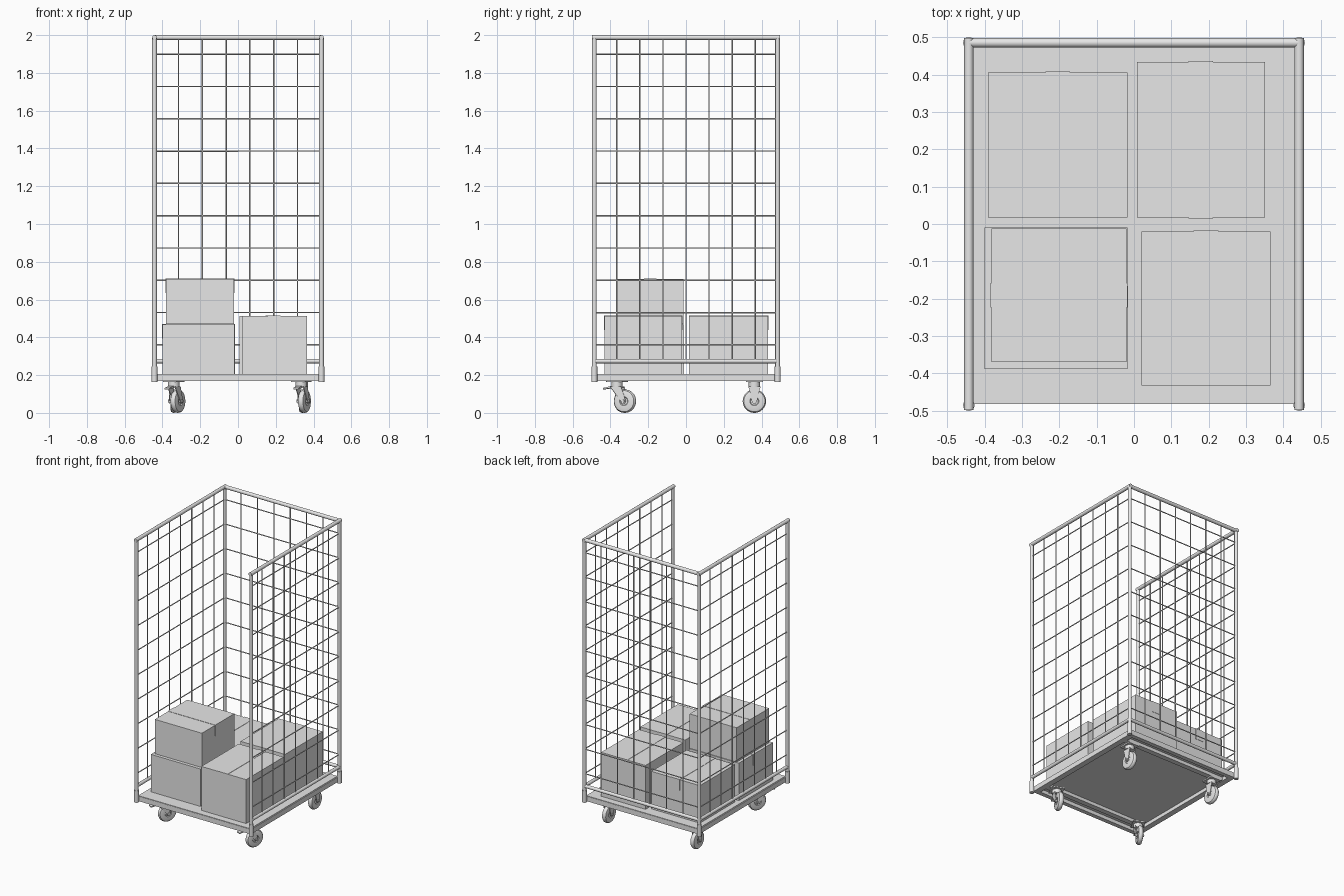
import bpy, bmesh, math
from mathutils import Vector, Matrix

cube = bpy.data.objects.get("Cube")
if cube:
    bpy.data.objects.remove(cube, do_unlink=True)

grey = bpy.data.materials.new("plain_grey")
grey.use_nodes = True
grey.diffuse_color = (0.8, 0.8, 0.8, 1)
grey.node_tree.nodes["Principled BSDF"].inputs["Base Color"].default_value = (0.8, 0.8, 0.8, 1)


def add_tube(bm, p, q, r, sides=16):
    p, q = Vector(p), Vector(q)
    d = q - p
    m = Matrix.Translation((p + q) / 2) @ d.to_track_quat('Z', 'Y').to_matrix().to_4x4()
    bmesh.ops.create_cone(bm, cap_ends=True, segments=sides, radius1=r, radius2=r,
                          depth=d.length, matrix=m)


def add_box(bm, lo, hi):
    lo, hi = Vector(lo), Vector(hi)
    m = Matrix.Translation((lo + hi) / 2) @ Matrix.Diagonal((*(hi - lo), 1))
    bmesh.ops.create_cube(bm, size=1, matrix=m)


def add_slab(bm, outline, x0, x1):
    """Extrude a (y, z) outline between two x values."""
    face = bm.faces.new([bm.verts.new((x0, y, z)) for y, z in outline])
    new = bmesh.ops.extrude_face_region(bm, geom=[face])["geom"]
    for v in new:
        if isinstance(v, bmesh.types.BMVert):
            v.co.x = x1


def finish(name, bm, smooth=True, matrix=None):
    if matrix:
        bm.transform(matrix)
    bmesh.ops.recalc_face_normals(bm, faces=bm.faces)
    mesh = bpy.data.meshes.new(name)
    bm.to_mesh(mesh)
    bm.free()
    mesh.materials.append(grey)
    ob = bpy.data.objects.new(name, mesh)
    bpy.context.collection.objects.link(ob)
    if smooth:
        bpy.ops.object.select_all(action='DESELECT')
        ob.select_set(True)
        bpy.context.view_layer.objects.active = ob
        bpy.ops.object.shade_smooth_by_angle(angle=math.radians(35))
    return ob


PX, PY, R = 0.442, 0.485, 0.0125
TOP, RAIL = 2 - R, 0.274
SIDES = ((1, "left"), (-1, "right"))

# Corner posts with sockets at the foot
for sx, side in SIDES:
    for sy, end in ((-1, "front"), (1, "back")):
        bm = bmesh.new()
        add_tube(bm, (sx * PX, sy * PY, 0.17), (sx * PX, sy * PY, TOP), R)
        finish(f"{end}_{side}_post", bm)
        bm = bmesh.new()
        add_tube(bm, (sx * PX, sy * PY, 0.163), (sx * PX, sy * PY, 0.245), 0.0155)
        finish(f"{end}_{side}_socket", bm)

# Top and lower rails on the sides and the back
for sx, side in SIDES:
    bm = bmesh.new()
    add_tube(bm, (sx * PX, -PY - R, TOP), (sx * PX, PY + R, TOP), R)
    add_tube(bm, (sx * PX, -PY, RAIL), (sx * PX, PY, RAIL), 0.0115)
    finish(f"{side}_rails", bm)
bm = bmesh.new()
add_tube(bm, (-PX, PY, TOP), (PX, PY, TOP), R)
add_tube(bm, (-PX, PY, RAIL), (PX, PY, RAIL), 0.0115)
finish("back_rails", bm)

# Wire mesh panels
WIRE = 0.0035
heights = [0.36 + 0.171 * i for i in range(10)]
for sx, side in SIDES:
    bm = bmesh.new()
    for i in range(-3, 4):
        add_tube(bm, (sx * PX, i * 0.122, RAIL), (sx * PX, i * 0.122, TOP), WIRE, 8)
    for z in heights:
        add_tube(bm, (sx * PX, -PY, z), (sx * PX, PY, z), WIRE, 8)
    finish(f"{side}_wire_panel", bm)
bm = bmesh.new()
for i in range(6):
    x = (i - 2.5) * 0.126
    add_tube(bm, (x, PY, RAIL), (x, PY, TOP), WIRE, 8)
for z in heights:
    add_tube(bm, (-PX, PY, z), (PX, PY, z), WIRE, 8)
finish("back_wire_panel", bm)

# Deck panel on a frame of square beams
bm = bmesh.new()
add_box(bm, (-0.43, -0.48, 0.195), (0.43, 0.48, 0.207))
finish("deck_panel", bm, False)
bm = bmesh.new()
for s in (-1, 1):
    add_box(bm, (s * 0.417 - 0.02, -0.482, 0.17), (s * 0.417 + 0.02, 0.482, 0.204))
    add_box(bm, (-0.425, s * 0.467 - 0.015, 0.17), (0.425, s * 0.467 + 0.015, 0.204))
    add_box(bm, (-0.41, s * 0.385 - 0.018, 0.172), (0.41, s * 0.385 + 0.018, 0.2))
finish("deck_frame", bm, False)


# Casters, built trailing along +y and then turned about the pivot
def caster(name, x, y, angle, trail, brake):
    place = Matrix.Translation((x, y, 0)) @ Matrix.Rotation(math.radians(angle), 4, 'Z')
    axle = 0.062
    bm = bmesh.new()
    profile = [(0, 0.012), (0.02, 0.012), (0.024, 0.017), (0.046, 0.017),
               (0.056, 0.014), (0.061, 0.007), (0.062, 0)]
    profile += [(r, -w) for r, w in reversed(profile[:-1])]
    verts = [bm.verts.new((w, 0, r)) for r, w in profile]
    edges = [bm.edges.new(pair) for pair in zip(verts, verts[1:])]
    bmesh.ops.spin(bm, geom=verts + edges, cent=(0, 0, 0), axis=(1, 0, 0),
                   angle=math.tau, steps=32)
    bmesh.ops.remove_doubles(bm, verts=bm.verts, dist=1e-5)
    bmesh.ops.translate(bm, verts=bm.verts, vec=(0, trail, axle))
    finish(name + "_wheel", bm, True, place)

    bm = bmesh.new()
    add_box(bm, (-0.04, -0.045, 0.163), (0.04, 0.045, 0.172))
    add_tube(bm, (0, 0, 0.138), (0, 0, 0.164), 0.03, 24)
    add_box(bm, (-0.024, -0.03, 0.131), (0.024, 0.032, 0.139))
    cheek = [(-0.03, 0.139), (0.032, 0.139), (trail + 0.014, axle),
             (trail + 0.008, axle - 0.012), (trail - 0.008, axle - 0.012), (trail - 0.014, axle)]
    for s in (-1, 1):
        add_slab(bm, cheek, s * 0.02, s * 0.024)
    add_tube(bm, (-0.03, trail, axle), (0.03, trail, axle), 0.008, 12)
    if brake:
        pedal = [(-0.075, 0.132), (-0.03, 0.142), (-0.01, 0.142), (-0.01, 0.134), (-0.075, 0.125)]
        add_slab(bm, pedal, -0.015, 0.015)
    finish(name + "_fork", bm, True, place)


caster("front_right_caster", -0.34, -0.365, -29, 0.045, True)
caster("front_left_caster", 0.335, -0.365, -22, 0.045, True)
caster("back_right_caster", -0.34, 0.362, 0, 0, False)
caster("back_left_caster", 0.34, 0.362, 0, 0, False)


# Cartons with a thin strip of tape over the middle of the lid
def carton(name, x, y, z, tape_axis):
    lo, hi = Vector((x[0], y[0], z[0])), Vector((x[1], y[1], z[1]))
    bm = bmesh.new()
    add_box(bm, lo, hi)
    finish(name, bm, False)
    t, half, drop = 0.002, 0.033, 0.075
    a, b = tape_axis, 1 - tape_axis
    mid = (lo[b] + hi[b]) / 2
    bm = bmesh.new()
    p, q = lo.copy(), hi.copy()
    p[b], q[b] = mid - half, mid + half
    p[a] -= t
    q[a] += t
    p.z, q.z = hi.z, hi.z + t
    add_box(bm, p, q)
    for start in (lo[a] - t, hi[a]):
        p[a], q[a] = start, start + t
        p.z, q.z = hi.z - drop, hi.z
        add_box(bm, p, q)
    finish(name + "_tape", bm, False)


D = 0.207
carton("front_left_carton", (0.02, 0.365), (-0.432, -0.02), (D, 0.513), 1)
carton("back_left_carton", (0.008, 0.35), (0.017, 0.434), (D, 0.513), 1)
carton("back_right_carton", (-0.391, -0.017), (0.018, 0.406), (D, 0.468), 1)
carton("front_right_lower_carton", (-0.4, -0.018), (-0.388, -0.01), (D, 0.468), 0)
carton("front_right_upper_carton", (-0.382, -0.02), (-0.369, -0.012), (0.47, 0.709), 0)
